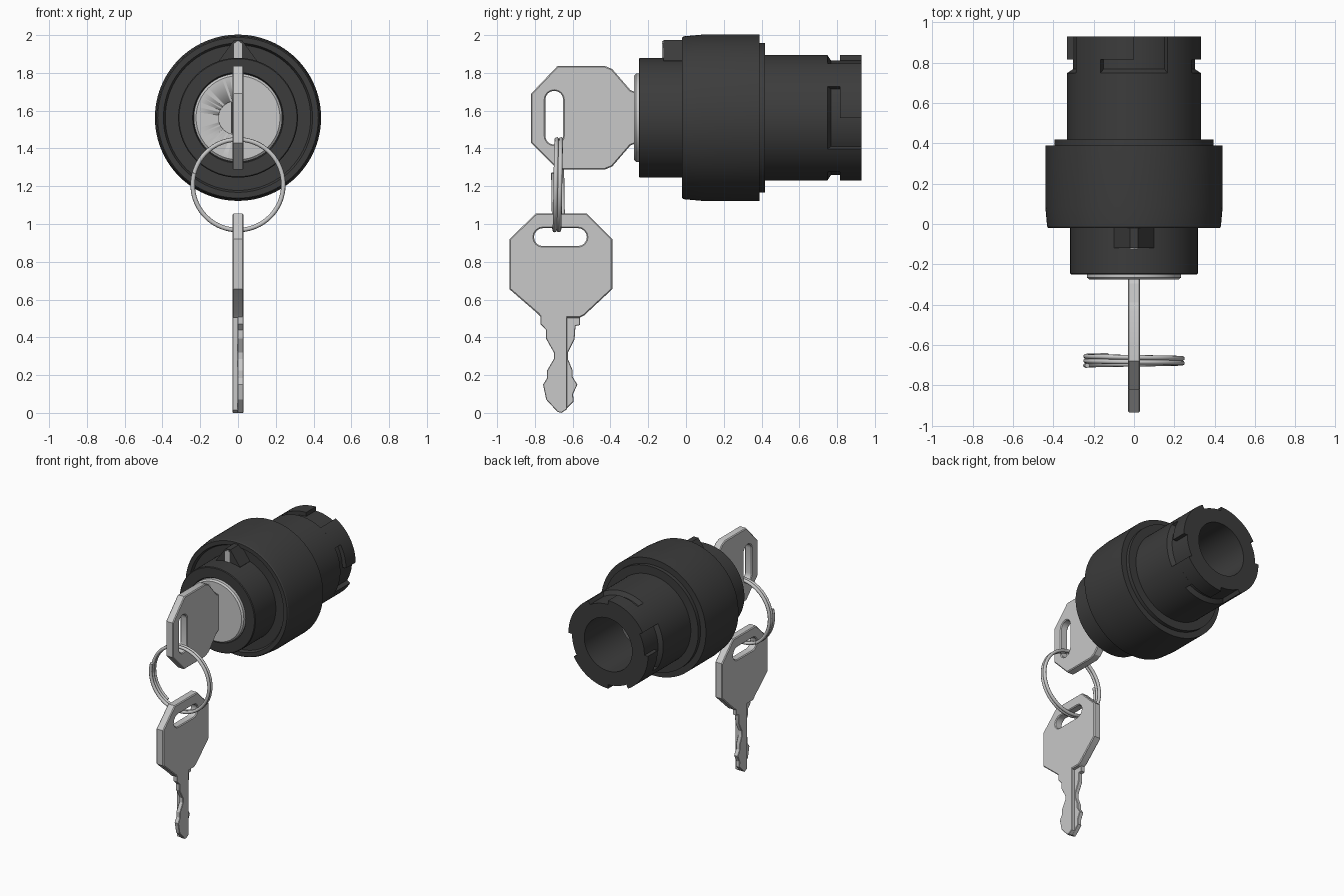
import bpy, bmesh, math
from mathutils import Matrix, Vector

if "Cube" in bpy.data.objects:
    bpy.data.objects.remove(bpy.data.objects["Cube"])

AXIS_Z = 1.5625  # height of the switch axis


def material(name, rgb):
    m = bpy.data.materials.new(name)
    m.diffuse_color = (*rgb, 1)
    m.use_nodes = True
    m.node_tree.nodes["Principled BSDF"].inputs["Base Color"].default_value = m.diffuse_color
    return m


BLACK = material("black_plastic", (0.045, 0.045, 0.045))
SILVER = material("silver_metal", (0.58, 0.58, 0.58))
GREY = material("dark_metal", (0.16, 0.16, 0.16))


def select_only(ob):
    bpy.ops.object.select_all(action='DESELECT')
    ob.select_set(True)
    bpy.context.view_layer.objects.active = ob


def finish(ob, mat, angle=30):
    """Weld, fix normals, shade and colour a mesh object."""
    bm = bmesh.new()
    bm.from_mesh(ob.data)
    bmesh.ops.remove_doubles(bm, verts=bm.verts, dist=1e-5)
    bmesh.ops.recalc_face_normals(bm, faces=bm.faces)
    bm.to_mesh(ob.data)
    bm.free()
    ob.data.materials.clear()
    ob.data.materials.append(mat)
    select_only(ob)
    bpy.ops.object.shade_smooth_by_angle(angle=math.radians(angle))
    return ob


def from_bmesh(name, bm, mat):
    me = bpy.data.meshes.new(name)
    bm.to_mesh(me)
    bm.free()
    ob = bpy.data.objects.new(name, me)
    bpy.context.collection.objects.link(ob)
    return finish(ob, mat)


def polar(r, a, y):
    return Vector((r * math.sin(a), y, AXIS_Z + r * math.cos(a)))


def lathe(name, profile, mat, steps=96):
    """Turn (radius, y) points about the switch axis."""
    bm = bmesh.new()
    vs = [bm.verts.new(polar(r, 0, y)) for r, y in profile]
    es = [bm.edges.new(p) for p in zip(vs, vs[1:])]
    bmesh.ops.spin(bm, geom=vs + es, cent=(0, 0, AXIS_Z), axis=(0, 1, 0),
                   angle=math.tau, steps=steps)
    return from_bmesh(name, bm, mat)


def sector(name, a0, a1, r0, r1, y0, y1, mat, steps=12):
    """Solid piece of a ring between two angles."""
    bm = bmesh.new()
    rows = []
    for i in range(steps + 1):
        a = math.radians(a0 + (a1 - a0) * i / steps)
        rows.append([bm.verts.new(polar(r, a, y))
                     for r, y in ((r0, y0), (r1, y0), (r1, y1), (r0, y1))])
    for p, q in zip(rows, rows[1:]):
        for k in range(4):
            n = (k + 1) % 4
            bm.faces.new((p[k], p[n], q[n], q[k]))
    bm.faces.new(rows[0])
    bm.faces.new(rows[-1])
    return from_bmesh(name, bm, mat)


def prism(name, outline, y0, y1, mat):
    """Extrude an (x, z) outline along y."""
    bm = bmesh.new()
    f = bm.faces.new([bm.verts.new((x, y0, z)) for x, z in outline])
    g = bmesh.ops.extrude_face_region(bm, geom=[f])["geom"]
    bmesh.ops.translate(bm, vec=(0, y1 - y0, 0),
                        verts=[v for v in g if isinstance(v, bmesh.types.BMVert)])
    return from_bmesh(name, bm, mat)


def plate(name, loops, x0, x1, chamfer, mat):
    """Chamfered plate from (y, z) loops; later loops are holes."""
    cu = bpy.data.curves.new(name, 'CURVE')
    cu.dimensions = '2D'
    cu.fill_mode = 'BOTH'
    for pts in loops:
        s = cu.splines.new('POLY')
        s.points.add(len(pts) - 1)
        for p, (y, z) in zip(s.points, pts):
            p.co = (y, z, 0, 1)
        s.use_cyclic_u = True
    cu.bevel_depth = chamfer
    cu.bevel_resolution = 0
    cu.offset = -chamfer
    cu.extrude = (x1 - x0) / 2 - chamfer
    ob = bpy.data.objects.new(name, cu)
    bpy.context.collection.objects.link(ob)
    select_only(ob)
    bpy.ops.object.convert(target='MESH')
    ob = bpy.context.view_layer.objects.active
    ob.data.transform(Matrix(((0, 0, 1, (x0 + x1) / 2), (1, 0, 0, 0),
                              (0, 1, 0, 0), (0, 0, 0, 1))))
    return finish(ob, mat, 25)


def capsule(y0, y1, z0, z1, n=8):
    """Rounded slot outline."""
    r = min(y1 - y0, z1 - z0) / 2
    dy, dz = (y1 - y0) / 2 - r, (z1 - z0) / 2 - r
    start = 0 if dz > dy else -math.pi / 2
    pts = []
    for half, sg in ((0, 1), (1, -1)):
        for i in range(n + 1):
            a = start + math.pi * (half + i / n)
            pts.append(((y0 + y1) / 2 + sg * dy + r * math.cos(a),
                        (z0 + z1) / 2 + sg * dz + r * math.sin(a)))
    return pts


# Switch housing, with collar, flange, rear sleeve and bore
lathe("housing", [(0, -0.24), (0.235, -0.24), (0.24, -0.25), (0.312, -0.25),
                  (0.317, -0.245), (0.317, 0.0), (0.385, 0.0), (0.395, -0.02),
                  (0.425, -0.02), (0.431, -0.012), (0.44, 0.085), (0.44, 0.39),
                  (0.395, 0.39), (0.395, 0.418), (0.333, 0.418), (0.333, 0.748),
                  (0.303, 0.768), (0.303, 0.93), (0.2, 0.93), (0.2, 0.5),
                  (0, 0.5)], BLACK)

# Rear tabs that leave four L-shaped bayonet slots
for k in range(4):
    a = 90 * k
    sector(f"slot_end_{k}", a + 30, a + 60, 0.29, 0.333, 0.748, 0.815, BLACK)
    sector(f"rear_tab_{k}", a + 30, a + 90, 0.29, 0.333, 0.815, 0.93, BLACK, 20)

# Barrel end inside the bore
lathe("barrel_end", [(0, 0.6), (0.12, 0.6), (0.12, 0.49)], GREY, 48)

# Lock face with a half-round recess beside the key
lock = lathe("lock_face", [(0, -0.275), (0.222, -0.275), (0.234, -0.265),
                           (0.234, -0.235), (0, -0.235)], SILVER)
half_round = [(-0.015 - 0.088 * math.sin(math.pi * i / 20),
               AXIS_Z + 0.088 * math.cos(math.pi * i / 20)) for i in range(21)]
cutter = prism("recess_cutter", half_round, -0.3, -0.25, SILVER)
cut = lock.modifiers.new("recess", 'BOOLEAN')
cut.object = cutter
cut.solver = 'EXACT'
cutter.hide_render = True
cutter.hide_set(True)
prism("keyhole", [(-0.036, 1.48), (0.02, 1.48), (0.02, 1.645), (-0.036, 1.645)],
      -0.255, -0.24, BLACK)

# Position pointer on top of the front ring
prism("pointer", [(-0.1, 1.83), (0.1, 1.83), (0.1, 1.865), (0.02, 1.975),
                  (-0.02, 1.975), (-0.1, 1.865)], -0.12, 0.01, BLACK)
prism("pointer_mark", [(-0.02, 1.88), (0.02, 1.88), (0.02, 1.955), (0, 1.97),
                       (-0.02, 1.955)], -0.126, -0.119, SILVER)

# Key in the lock
plate("inserted_key", [[(-0.82, 1.69), (-0.82, 1.43), (-0.68, 1.288),
                        (-0.43, 1.288), (-0.39, 1.305), (-0.295, 1.415),
                        (-0.25, 1.435), (-0.25, 1.69), (-0.295, 1.71),
                        (-0.39, 1.82), (-0.43, 1.837), (-0.68, 1.837)],
                       capsule(-0.745, -0.65, 1.42, 1.705)],
      -0.03, 0.03, 0.006, SILVER)

# Hanging key head
plate("hanging_key_head", [[(-0.935, 0.92), (-0.935, 0.655), (-0.785, 0.525),
                            (-0.765, 0.503), (-0.565, 0.503), (-0.54, 0.515),
                            (-0.39, 0.655), (-0.39, 0.92), (-0.525, 1.055),
                            (-0.795, 1.055)],
                           capsule(-0.805, -0.525, 0.883, 0.978)],
      -0.03, 0.03, 0.006, SILVER)

# Hanging key blade: two offset halves with toothed outer edges
plate("blade_front", [[(-0.77, 0.515), (-0.77, 0.47), (-0.742, 0.44),
                       (-0.742, 0.395), (-0.70, 0.32), (-0.70, 0.285),
                       (-0.735, 0.225), (-0.735, 0.185), (-0.757, 0.15),
                       (-0.74, 0.07), (-0.68, 0.005), (-0.66, 0.0),
                       (-0.63, 0.02), (-0.63, 0.515)]],
      -0.002, 0.03, 0.003, SILVER)
plate("blade_back", [[(-0.69, 0.515), (-0.69, 0.015), (-0.66, 0.0),
                      (-0.645, 0.01), (-0.595, 0.06), (-0.598, 0.1),
                      (-0.575, 0.15), (-0.6, 0.19), (-0.6, 0.225),
                      (-0.625, 0.285), (-0.625, 0.32), (-0.59, 0.39),
                      (-0.585, 0.46), (-0.56, 0.465), (-0.56, 0.515)]],
      -0.03, 0.002, 0.003, SILVER)

# Split ring: a flat two-turn coil
ring = bpy.data.curves.new("split_ring", 'CURVE')
ring.dimensions = '3D'
ring.bevel_depth = 0.012
ring.bevel_resolution = 2
ring.use_fill_caps = True
coil = ring.splines.new('POLY')
COUNT = 160
coil.points.add(COUNT)
for i, p in enumerate(coil.points):
    t = i / COUNT
    a = math.radians(165) + 2.2 * math.tau * t
    p.co = (0.24 * math.cos(a), -0.702 + 0.05 * t, 1.208 + 0.24 * math.sin(a), 1)
ring_ob = bpy.data.objects.new("split_ring", ring)
bpy.context.collection.objects.link(ring_ob)
select_only(ring_ob)
bpy.ops.object.convert(target='MESH')
finish(bpy.context.view_layer.objects.active, SILVER, 50)
